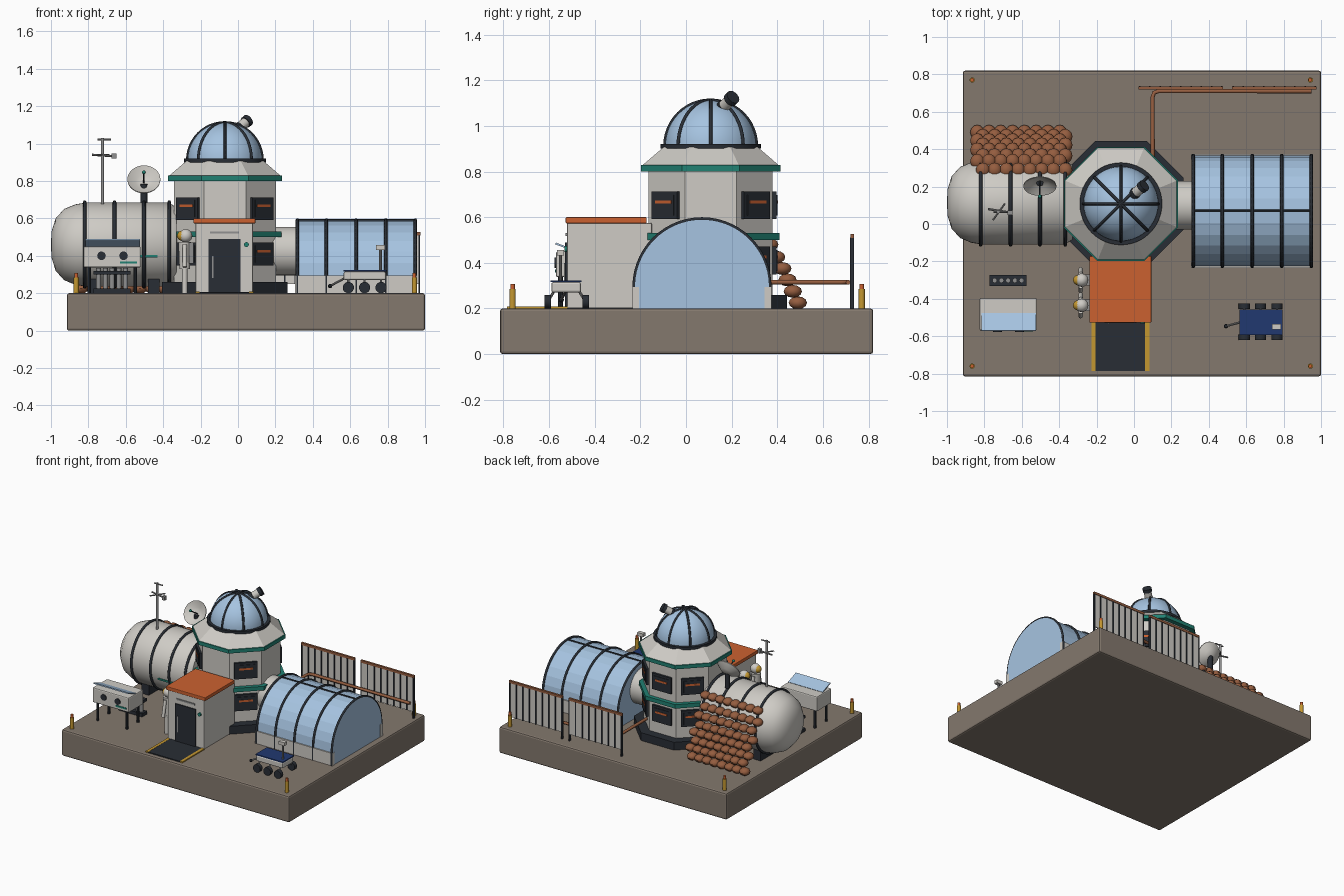
import bpy, bmesh
from math import sin, cos, pi, sqrt, radians
from mathutils import Vector, Matrix

if "Cube" in bpy.data.objects:
    bpy.data.objects.remove(bpy.data.objects["Cube"])


def material(name, r, g, b):
    m = bpy.data.materials.new(name)
    m.use_nodes = True
    m.diffuse_color = (r, g, b, 1)
    bsdf = next(n for n in m.node_tree.nodes if n.type == 'BSDF_PRINCIPLED')
    bsdf.inputs["Base Color"].default_value = (r, g, b, 1)
    return m


STONE = material("stone ground", .23, .19, .155)
WHITE = material("off white", .62, .60, .56)
GLASS = material("pale blue glass", .38, .55, .75)
TEAL = material("teal trim", .015, .22, .17)
ORANGE = material("orange paint", .6, .12, .03)
DARK = material("dark metal", .022, .027, .035)
GOLD = material("gold", .55, .31, .03)
NAVY = material("navy panel", .015, .04, .16)
BROWN = material("brown clay", .3, .11, .05)
GREY = material("grey metal", .28, .28, .28)


def finish(name, bm, mat, smooth=False):
    bmesh.ops.recalc_face_normals(bm, faces=bm.faces)
    me = bpy.data.meshes.new(name)
    bm.to_mesh(me)
    bm.free()
    me.materials.append(mat)
    ob = bpy.data.objects.new(name, me)
    bpy.context.collection.objects.link(ob)
    if smooth:
        bpy.ops.object.select_all(action='DESELECT')
        ob.select_set(True)
        bpy.context.view_layer.objects.active = ob
        bpy.ops.object.shade_smooth_by_angle(angle=radians(40))
    return ob


def box(name, x, y, z, mat, bevel=0, matrix=None):
    """Box from three (low, high) ranges."""
    bm = bmesh.new()
    bmesh.ops.create_cube(bm, size=1)
    for v in bm.verts:
        v.co = Vector([(lo + hi) / 2 + c * (hi - lo) for c, (lo, hi) in zip(v.co, (x, y, z))])
    if bevel:
        bmesh.ops.bevel(bm, geom=bm.edges[:], offset=bevel, segments=2, affect='EDGES', profile=.5)
    if matrix:
        bm.transform(matrix)
    return finish(name, bm, mat)


def rod(name, a, b, r, mat, r2=None, n=16):
    """Cylinder or cone between two points."""
    a, b = Vector(a), Vector(b)
    bm = bmesh.new()
    bmesh.ops.create_cone(bm, cap_ends=True, segments=n, radius1=r, radius2=r if r2 is None else r2,
                          depth=(b - a).length)
    bm.transform(Matrix.Translation((a + b) / 2) @ (b - a).to_track_quat('Z', 'Y').to_matrix().to_4x4())
    return finish(name, bm, mat, True)


def lathe(name, profile, origin, axis, mat, n=40):
    """Spin (radius, height) points around an axis."""
    bm = bmesh.new()
    vs = [bm.verts.new((r, 0, h)) for r, h in profile]
    es = [bm.edges.new(p) for p in zip(vs, vs[1:])]
    bmesh.ops.spin(bm, geom=vs + es, cent=(0, 0, 0), axis=(0, 0, 1), angle=2 * pi, steps=n)
    bmesh.ops.remove_doubles(bm, verts=bm.verts[:], dist=.0005)
    bm.transform(Matrix.Translation(origin) @ Vector(axis).to_track_quat('Z', 'Y').to_matrix().to_4x4())
    return finish(name, bm, mat, True)


def ball(name, c, size, mat, n=16):
    bm = bmesh.new()
    bmesh.ops.create_uvsphere(bm, u_segments=n, v_segments=n // 2, radius=1)
    bm.transform(Matrix.Translation(c) @ Matrix.Diagonal((*size, 1)))
    return finish(name, bm, mat, True)


def tube(name, pts, r, mat, cyclic=False):
    cu = bpy.data.curves.new(name, 'CURVE')
    cu.dimensions, cu.bevel_depth, cu.bevel_resolution, cu.use_fill_caps = '3D', r, 1, True
    sp = cu.splines.new('POLY')
    sp.points.add(len(pts) - 1)
    for p, co in zip(sp.points, pts):
        p.co = (*co, 1)
    sp.use_cyclic_u = cyclic
    cu.materials.append(mat)
    ob = bpy.data.objects.new(name, cu)
    bpy.context.collection.objects.link(ob)
    bpy.ops.object.select_all(action='DESELECT')
    ob.select_set(True)
    bpy.context.view_layer.objects.active = ob
    bpy.ops.object.convert(target='MESH')


TX, TY = -.07, .108


def octagon(name, z0, z1, a0, mat, a1=None):
    """Eight-sided tower slice given by flat-to-centre distance."""
    bm = bmesh.new()
    k = 1 / cos(pi / 8)
    bmesh.ops.create_cone(bm, cap_ends=True, segments=8, radius1=a0 * k, radius2=(a1 or a0) * k, depth=z1 - z0)
    bm.transform(Matrix.Translation((TX, TY, (z0 + z1) / 2)) @ Matrix.Rotation(pi / 8, 4, 'Z'))
    finish(name, bm, mat)


# ground slab with corner beacons
box("ground_slab", (-.915, 1), (-.815, .82), (0, .2), STONE, .012)
for x in (-.865, .943):
    for y in (-.76, .77):
        rod("beacon_post", (x, y, .2), (x, y, .285), .014, GOLD)
        rod("beacon_light", (x, y, .285), (x, y, .307), .01, ORANGE)

# tower
octagon("tower_plinth", .2, .26, .335, DARK)
octagon("tower_body", .2, .81, .272, WHITE)
octagon("lower_band", .5, .53, .302, TEAL)
octagon("upper_band", .8, .828, .305, TEAL)
octagon("tower_roof", .828, .908, .298, WHITE, .205)
for deg in (-45, 45, 90, 135, 225):
    m = Matrix.Translation((TX, TY, 0)) @ Matrix.Rotation(radians(deg), 4, 'Z')
    for z in (.41, .652):
        box("window_frame", (.26, .288), (-.08, .08), (z - .061, z + .061), DARK, matrix=m)
        box("window_pane", (.28, .292), (-.062, .062), (z - .045, z + .045), DARK, matrix=m)
        box("window_blind", (.28, .295), (-.05, .05), (z + .008, z + .022), ORANGE, matrix=m)

# dome with ribs and telescope
rod("dome_ring", (TX, TY, .9), (TX, TY, .92), .22, DARK, n=48)
lathe("dome", [(.2 * cos(i * pi / 24), .2 * sin(i * pi / 24)) for i in range(13)], (TX, TY, .912), (0, 0, 1), GLASS)
for k in range(4):
    arc = [(i * pi / 24, k * pi / 4) for i in range(25)]
    tube("dome_rib", [(TX + .201 * cos(t) * cos(a), TY + .201 * cos(t) * sin(a), .912 + .201 * sin(t))
                      for t, a in arc], .008, DARK)
eye, aim = Vector((.03, .185, 1.105)), Vector((.6, .5, .5)).normalized()
rod("telescope_tube", eye - aim * .035, eye + aim * .025, .027, WHITE)
rod("telescope_hood", eye + aim * .015, eye + aim * .04, .032, DARK)
rod("telescope_mount", eye - aim * .055, eye - aim * .03, .03, DARK)

# entrance block, door and mat
box("entrance_block", (-.227, .08), (-.522, -.15), (.2, .575), WHITE, .006)
box("entrance_roof", (-.238, .093), (-.527, -.172), (.573, .6), ORANGE, .004)
box("door", (-.158, .013), (-.53, -.51), (.2, .49), DARK)
box("door_sign", (-.15, .005), (-.527, -.52), (.518, .53), GREY)
box("door_handle", (-.14, -.132), (-.535, -.52), (.28, .4), GREY)
rod("door_button", (.045, -.52, .46), (.045, -.532, .46), .013, TEAL)
box("door_mat", (-.206, .06), (-.785, -.52), (.195, .207), DARK)
for x in (-.227, .06):
    box("mat_stripe", (x, x + .022), (-.785, -.52), (.195, .208), GOLD)

# habitat cylinder, axis along x
HY, HZ = .115, .46
lathe("habitat", [(0, -1), (.07, -.997), (.14, -.975), (.19, -.93), (.215, -.87), (.225, -.81),
                  (.225, -.37), (.2, -.33), (0, -.32)], (0, HY, HZ), (1, 0, 0), WHITE, 48)
for x in (-.82, -.66, -.503, -.368):
    tube("habitat_rib", [(x, HY + .227 * cos(i * pi / 24), HZ + .227 * sin(i * pi / 24)) for i in range(48)],
         .01, DARK, True)
for x in (-.77, -.45):
    box("habitat_cradle", (x - .03, x + .03), (HY - .13, HY + .13), (.2, .29), DARK)
box("habitat_stripe", (-.6, -.43), (HY - .223, HY - .2), (.392, .405), TEAL)

# dish and mast on the habitat
tilt = Vector((0, -.83, .56))
hub = Vector((-.503, .23, .79))
rod("dish_post", (-.503, .22, .67), (-.503, .22, .785), .018, DARK)
lathe("dish", [(0, -.012), (.045, 0), (.088, .03), (.088, .036), (.045, .008), (0, -.004)], hub, tilt, WHITE, 32)
rod("dish_feed", hub, hub + tilt * .1, .004, DARK, n=8)
ball("dish_feed_tip", hub + tilt * .1, (.01, .01, .01), TEAL)
rod("mast", (-.725, .065, .66), (-.725, .065, 1.03), .009, GREY, n=10)
rod("mast_arm", (-.78, .08, .94), (-.655, .06, .932), .006, GREY, n=8)
rod("mast_cross_arm", (-.755, .02, .94), (-.69, .11, .94), .005, GREY, n=8)
rod("mast_top_arm", (-.75, .065, 1.022), (-.68, .065, 1.022), .005, GREY, n=8)
box("mast_sensor", (-.675, -.65), (.048, .072), (.92, .948), GREY)

# sack bank leaning on the habitat
rows = [(.49, .225), (.468, .275), (.445, .325), (.422, .375), (.395, .425), (.365, .48), (.335, .54), (.288, .603)]
for j, (y, z) in enumerate(rows):
    for i in range(8):
        ball("sack", (-.838 + .063 * i + .03 * (j % 2), y, z), (.038, .04, .028), BROWN, 12)

# greenhouse and connector
GY, GZ, GR = .07, .295, .295


def arch(x, r, n=14):
    return ([(x, GY + r, .2)] + [(x, GY + r * cos(i * pi / n), GZ + r * sin(i * pi / n)) for i in range(n + 1)]
            + [(x, GY - r, .2)])


bm = bmesh.new()
face = bm.faces.new([bm.verts.new(p) for p in arch(.31, GR)])
ext = bmesh.ops.extrude_face_region(bm, geom=[face])
bmesh.ops.translate(bm, vec=(.645, 0, 0), verts=[v for v in ext["geom"] if isinstance(v, bmesh.types.BMVert)])
bm.faces.new([v for v in face.verts]) if not face.is_valid else None
finish("greenhouse_glass", bm, GLASS)
for x in (.317, .472, .632, .79, .948):
    tube("greenhouse_rib", arch(x, GR + .002, 28), .009, DARK)
rod("greenhouse_ridge", (.31, GY, GZ + GR), (.955, GY, GZ + GR), .007, DARK, n=8)
for s in (-1, 1):
    a, b = sorted((GY + s * .275, GY + s * .304))
    box("greenhouse_kerb", (.305, .957), (a, b), (.2, .295), WHITE)
rod("connector", (.15, .1, .425), (.32, .1, .425), .13, WHITE, n=32)

# lab table with tilted panel, tank rack behind it
box("lab_table", (-.826, -.52), (-.57, -.395), (.337, .45), WHITE, .008)
m = Matrix.Translation((-.67, -.525, .467)) @ Matrix.Rotation(radians(-21), 4, 'X')
box("lab_panel", (-.145, .145), (-.05, .05), (-.004, .004), GLASS, matrix=m)
for x in (-.795, -.55):
    for y in (-.55, -.415):
        rod("lab_leg", (x, y, .2), (x, y, .34), .01, DARK, n=8)
for x in (-.73, -.612):
    rod("lab_port", (x, -.565, .4), (x, -.577, .4), .023, DARK)
box("lab_stripe", (-.63, -.54), (-.574, -.565), (.358, .37), TEAL)
box("tank_rack", (-.772, -.575), (-.332, -.272), (.2, .225), DARK)
box("tank_rack_top", (-.772, -.575), (-.332, -.272), (.3, .32), DARK)
for i in range(5):
    rod("tank", (-.745 + .036 * i, -.302, .21), (-.745 + .036 * i, -.302, .335), .013, GREY)

# standing suits facing left of the entrance
for y in (-.3, -.435):
    rod("suit_body", (-.285, y, .33), (-.285, y, .475), .028, WHITE, .034)
    ball("suit_helmet", (-.28, y, .507), (.036, .036, .036), WHITE)
    ball("suit_visor", (-.296, y, .507), (.03, .028, .028), GOLD)
    box("suit_pack", (-.262, -.238), (y - .03, y + .03), (.36, .47), GREY)
    for s in (-1, 1):
        rod("suit_leg", (-.285, y + s * .016, .2), (-.285, y + s * .016, .34), .015, WHITE, n=10)
        rod("suit_arm", (-.285, y + s * .033, .46), (-.285, y + s * .058, .34), .012, WHITE, n=10)

# rover
box("rover_body", (.565, .79), (-.59, -.46), (.27, .315), WHITE, .008)
box("rover_solar_panel", (.563, .793), (-.593, -.457), (.315, .323), NAVY)
for y in (-.44, -.605):
    for x in (.59, .677, .765):
        rod("rover_wheel", (x, y - .014, .23), (x, y + .014, .23), .03, DARK, n=20)
        rod("rover_strut", (x, y, .23), (x, -.525 + (y + .525) * .6, .285), .006, GREY, n=8)
rod("rover_mast", (.762, -.55, .32), (.762, -.55, .44), .007, GREY, n=8)
box("rover_camera", (.738, .786), (-.565, -.535), (.432, .457), WHITE)
rod("rover_arm", (.57, -.525, .28), (.495, -.545, .24), .006, GREY, n=8)
ball("rover_claw", (.492, -.546, .238), (.012, .012, .012), DARK, 8)

# supply pipe and radiator fences at the rear
tube("supply_pipe", [(.1, .33, .315), (.1, .68, .315), (.108, .702, .315), (.13, .71, .315), (.95, .71, .315)],
     .011, BROWN)
for x in (.03, .53):
    box("radiator_panel", (x, x + .44), (.724, .732), (.25, .51), WHITE)
    box("radiator_rail", (x - .005, x + .445), (.72, .736), (.508, .526), BROWN)
    for i in range(9):
        fin = x + .055 * i
        box("radiator_fin", (fin - .004, fin + .004), (.719, .737), (.2 if i % 8 == 0 else .25, .51), DARK)
